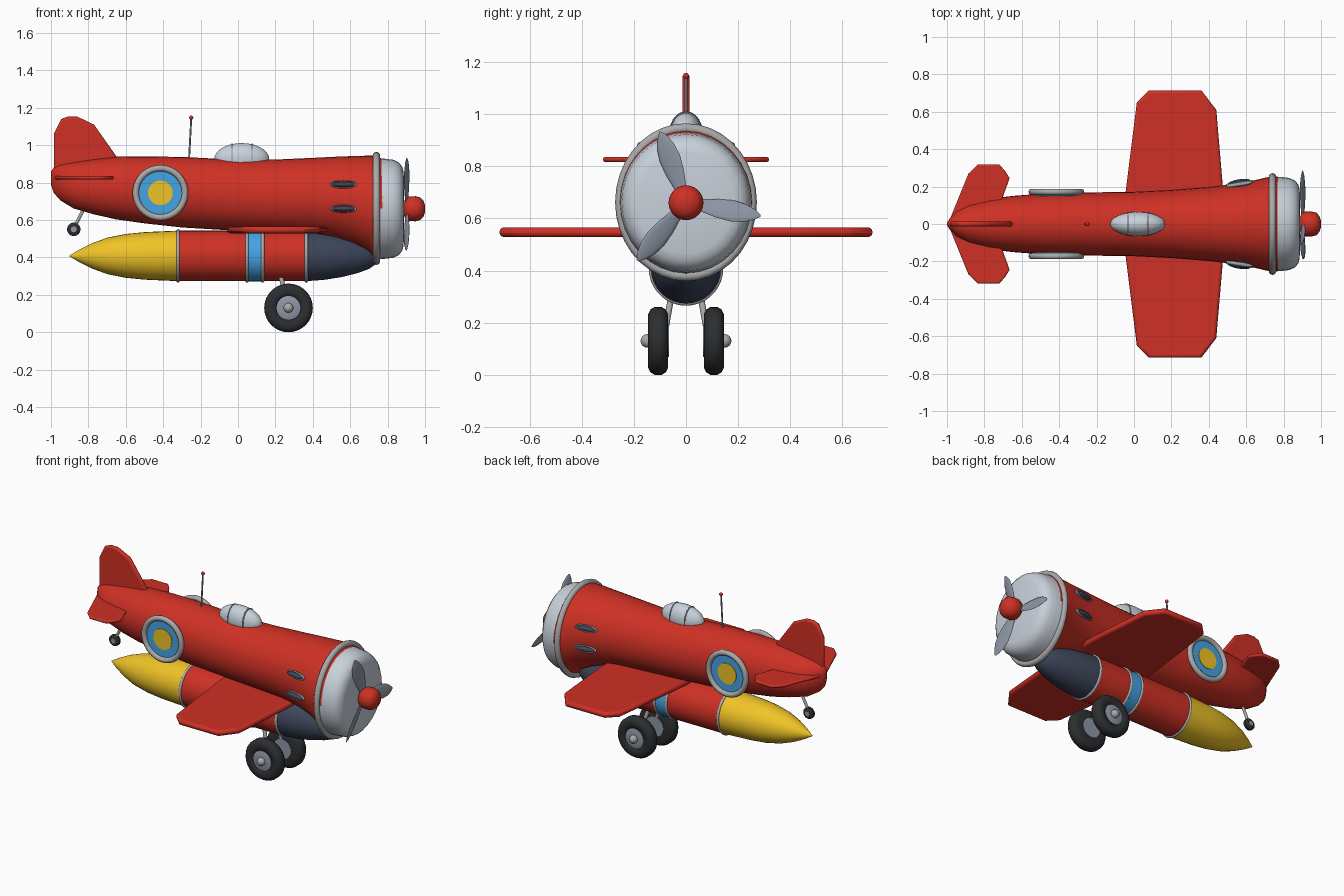
import bpy, bmesh, math
from mathutils import Matrix, Vector

if "Cube" in bpy.data.objects:
    bpy.data.objects.remove(bpy.data.objects["Cube"])

COL = {'red': (.62, .03, .018), 'yellow': (.87, .55, .02), 'blue': (.06, .37, .78),
       'navy': (.045, .06, .1), 'rubber': (.025, .027, .03), 'silver': (.58, .64, .7),
       'ring': (.4, .4, .4), 'steel': (.27, .31, .38)}
MAT = {}
for k, c in COL.items():
    MAT[k] = bpy.data.materials.new(k)
    MAT[k].diffuse_color = (*c, 1)


def finish(ob, name, mat, angle=40):
    ob.name = name
    ob.data.materials.append(MAT[mat])
    bpy.ops.object.select_all(action='DESELECT')
    ob.select_set(True)
    bpy.context.view_layer.objects.active = ob
    bpy.ops.object.shade_smooth_by_angle(angle=math.radians(angle))
    return ob


def from_bm(bm, name, mat, angle=40):
    bmesh.ops.recalc_face_normals(bm, faces=bm.faces)
    me = bpy.data.meshes.new(name)
    bm.to_mesh(me)
    bm.free()
    ob = bpy.data.objects.new(name, me)
    bpy.context.collection.objects.link(ob)
    return finish(ob, name, mat, angle)


def loft(name, sections, mat, n=32, m=Matrix(), angle=40):
    """Elliptical sections (x, half width, centre z, half height) skinned along x."""
    bm = bmesh.new()
    rings = []
    for x, ry, zc, rz in sections:
        rings.append([bm.verts.new(m @ Vector((x, ry * math.cos(a), zc + rz * math.sin(a))))
                      for a in (2 * math.pi * i / n for i in range(n))])
    for a, b in zip(rings, rings[1:]):
        for i in range(n):
            j = (i + 1) % n
            bm.faces.new((a[i], a[j], b[j], b[i]))
    bm.faces.new(rings[0])
    bm.faces.new(rings[-1])
    return from_bm(bm, name, mat, angle)


def lathe(name, prof, mat, zc=0, n=32, m=Matrix(), angle=40):
    return loft(name, [(x, r, zc, r) for x, r in prof], mat, n, m, angle)


def plate(name, pts, to3d, thick, mat):
    """Flat outline thickened and given a rounded rim."""
    bm = bmesh.new()
    f = bm.faces.new([bm.verts.new(to3d(*p)) for p in pts])
    f.normal_update()
    nrm = f.normal.copy()
    ext = bmesh.ops.extrude_face_region(bm, geom=[f])
    bmesh.ops.translate(bm, vec=nrm * thick,
                        verts=[v for v in ext['geom'] if isinstance(v, bmesh.types.BMVert)])
    bmesh.ops.translate(bm, vec=-nrm * thick / 2, verts=bm.verts)
    ob = from_bm(bm, name, mat)
    b = ob.modifiers.new('rim', 'BEVEL')
    b.width, b.segments, b.limit_method, b.angle_limit = thick * .42, 3, 'ANGLE', math.radians(60)
    return ob


def ball(name, loc, scale, mat, rot=(0, 0, 0)):
    bpy.ops.mesh.primitive_uv_sphere_add(segments=24, ring_count=14, radius=1, location=loc,
                                         rotation=rot, scale=scale)
    return finish(bpy.context.object, name, mat)


def hoop(name, loc, R, r, mat, rot=(0, math.pi / 2, 0), scale=(1, 1, 1)):
    bpy.ops.mesh.primitive_torus_add(location=loc, rotation=rot, major_radius=R, minor_radius=r,
                                     major_segments=36, minor_segments=10)
    bpy.context.object.scale = scale
    return finish(bpy.context.object, name, mat)


def rod(name, a, b, r, mat):
    a, b = Vector(a), Vector(b)
    rot = (b - a).to_track_quat('X', 'Z').to_matrix().to_4x4()
    return lathe(name, [(0, r), ((b - a).length, r)], mat, n=12, m=Matrix.Translation(a) @ rot)


# Fuselage: x, half width, top z, bottom z
hull = [(-1, .006, .86, .79), (-.985, .03, .88, .745), (-.95, .07, .895, .705),
        (-.88, .108, .908, .662), (-.77, .135, .925, .63), (-.65, .15, .938, .603),
        (-.5, .162, .94, .582), (-.3, .168, .937, .56), (0, .172, .922, .542),
        (.2, .182, .923, .533), (.4, .198, .932, .522), (.52, .212, .938, .5),
        (.62, .228, .942, .465), (.7, .247, .944, .425), (.735, .255, .944, .385),
        (.775, .252, .925, .395)]
loft('fuselage', [(x, w, (t + b) / 2, (t - b) / 2) for x, w, t, b in hull], 'red', 32)

# Engine cowl, its ring, and the spinner
loft('engine_cowl', [(x, r * .94, .66, r) for x, r in
     [(.75, .27), (.79, .267), (.83, .262), (.86, .248), (.878, .225), (.886, .195), (.888, .02)]],
     'silver', 32, angle=60)
hoop('cowl_ring', (.74, 0, .662), .275, .019, 'ring', scale=(1.03, .925, 1))
lathe('spinner', [(.885, .03), (.895, .055), (.915, .066), (.95, .067), (.975, .06),
                  (.992, .042), (1, .018)], 'red', .66, 24, angle=60)

# Three propeller blades
for i in range(3):
    a = math.radians(110 + 120 * i)
    m = (Matrix.Translation((.902, 0, .66)) @ Matrix.Rotation(a, 4, 'X')
         @ Matrix.Rotation(math.radians(15), 4, 'Y').inverted().lerp(Matrix(), 1)
         @ Matrix.Rotation(math.radians(18), 4, 'Y'))
    m = Matrix.Translation((.902, 0, .66)) @ Matrix.Rotation(a, 4, 'X') @ \
        Matrix.Rotation(math.radians(-90), 4, 'Z') @ Matrix.Rotation(math.radians(-72), 4, 'X')
    m = m @ Matrix.Rotation(math.pi, 4, 'Z')
    lathe_sec = [(.03, .02), (.07, .026), (.12, .037), (.18, .043), (.23, .036),
                 (.265, .022), (.29, .004)]
    loft(f'propeller_blade_{i + 1}', [(x, w, 0, .007 * min(1, w / .03)) for x, w in lathe_sec],
         'steel', 16, m)

# Wing, tailplane and fin
half = [(-.06, 0), (-.045, .17), (.015, .65), (.08, .715), (.36, .715), (.44, .61), (.475, .2), (.48, 0)]
mirror = lambda h: h + [(x, -y) for x, y in h[-2:0:-1]]
plate('wing', mirror(half), lambda x, y: (x, y, .547), .036, 'red')
tail = [(-.995, 0), (-.885, .27), (-.835, .318), (-.72, .318), (-.69, .285), (-.665, .245),
        (-.71, .12), (-.71, 0)]
plate('tailplane', mirror(tail), lambda x, y: (x, y, .826), .019, 'red')
fin = [(-.985, .78), (-.985, 1.06), (-.945, 1.14), (-.91, 1.153), (-.86, 1.153), (-.77, 1.11),
       (-.65, .94), (-.65, .85)]
plate('tail_fin', fin, lambda x, z: (x, 0, z), .028, 'red')

# Canopy with two frames
ball('canopy', (.02, 0, .925), (.147, .065, .086), 'silver')
for i, x in enumerate((-.032, .075)):
    k = math.sqrt(1 - ((x - .02) / .147) ** 2)
    hoop(f'canopy_frame_{i + 1}', (x, 0, .925), .086 * k, .004, 'steel', scale=(1, .065 / .086, 1))

# Antenna
rod('antenna', (-.262, 0, .92), (-.25, 0, 1.145), .005, 'steel')
ball('antenna_tip', (-.25, 0, 1.147), (.011,) * 3, 'red')

# Booster slung below the fuselage
lathe('booster_tail_cone', [(-.9, .003), (-.85, .033), (-.78, .068), (-.7, .097), (-.6, .117),
      (-.5, .127), (-.32, .135)], 'yellow', .408)
lathe('booster_body', [(-.32, .135), (.365, .135)], 'red', .408)
lathe('booster_band', [(.05, .137), (.13, .137)], 'blue', .408)
lathe('booster_nose', [(.365, .135), (.46, .128), (.55, .114), (.64, .092), (.7, .07), (.74, .042),
      (.765, .005)], 'navy', .408)
for i, x in enumerate((-.32, .048, .132, .365)):
    hoop(f'booster_ring_{i + 1}', (x, 0, .408), .134, .009, 'ring')

# Parts on both sides: roundels, vents, landing gear
for s, side in ((1, 'left'), (-1, 'right')):
    turn = Matrix.Rotation(s * math.pi / 2, 4, 'Z')
    flat = (math.pi / 2, 0, 0)
    at = Matrix.Translation((-.415, 0, .745)) @ turn
    hoop(f'roundel_ring_{side}', (-.415, s * .172, .745), .132, .017, 'ring', flat)
    lathe(f'roundel_blue_{side}', [(.15, .128), (.172, .128)], 'blue', m=at)
    lathe(f'roundel_yellow_{side}', [(.165, .066), (.176, .066)], 'yellow', m=at)
    for i, z in enumerate((.79, .66)):
        y = s * (.213 if i == 0 else .219)
        rot = (math.pi / 2, 0, s * math.radians(9))
        ball(f'vent_{i + 1}_{side}', (.563, y, z), (.066, .02, .014), 'navy', (0, 0, rot[2]))
        hoop(f'vent_rim_{i + 1}_{side}', (.563, y, z), .065, .007, 'ring', rot, (1, .31, 1))
    w = Matrix.Translation((.27, s * .107, .13)) @ turn
    lathe(f'tyre_{side}', [(-.038, .06), (-.038, .103), (-.03, .12), (-.014, .13), (.014, .13),
          (.03, .12), (.038, .103), (.036, .075), (.028, .066)], 'rubber', m=w)
    lathe(f'wheel_hub_{side}', [(-.041, .062), (.033, .064), (.038, .05), (.038, .02)], 'steel', m=w)
    ball(f'hub_cap_{side}', (.27, s * .148, .13), (.026,) * 3, 'ring')
    rod(f'landing_strut_{side}', (.225, s * .055, .31), (.27, s * .085, .14), .012, 'ring')

# Tail wheel
rod('tail_strut', (-.83, 0, .65), (-.88, 0, .55), .009, 'ring')
turn = Matrix.Translation((-.878, 0, .55)) @ Matrix.Rotation(math.pi / 2, 4, 'Z')
lathe('tail_tyre', [(-.015, .027), (-.008, .036), (.008, .036), (.015, .027)], 'rubber', n=24, m=turn)
lathe('tail_hub', [(-.018, .016), (.018, .016)], 'steel', n=16, m=turn)

for m in bpy.data.materials:
    if m.users and not m.is_grease_pencil:
        m.use_nodes = True
        m.node_tree.nodes["Principled BSDF"].inputs["Base Color"].default_value = m.diffuse_color
